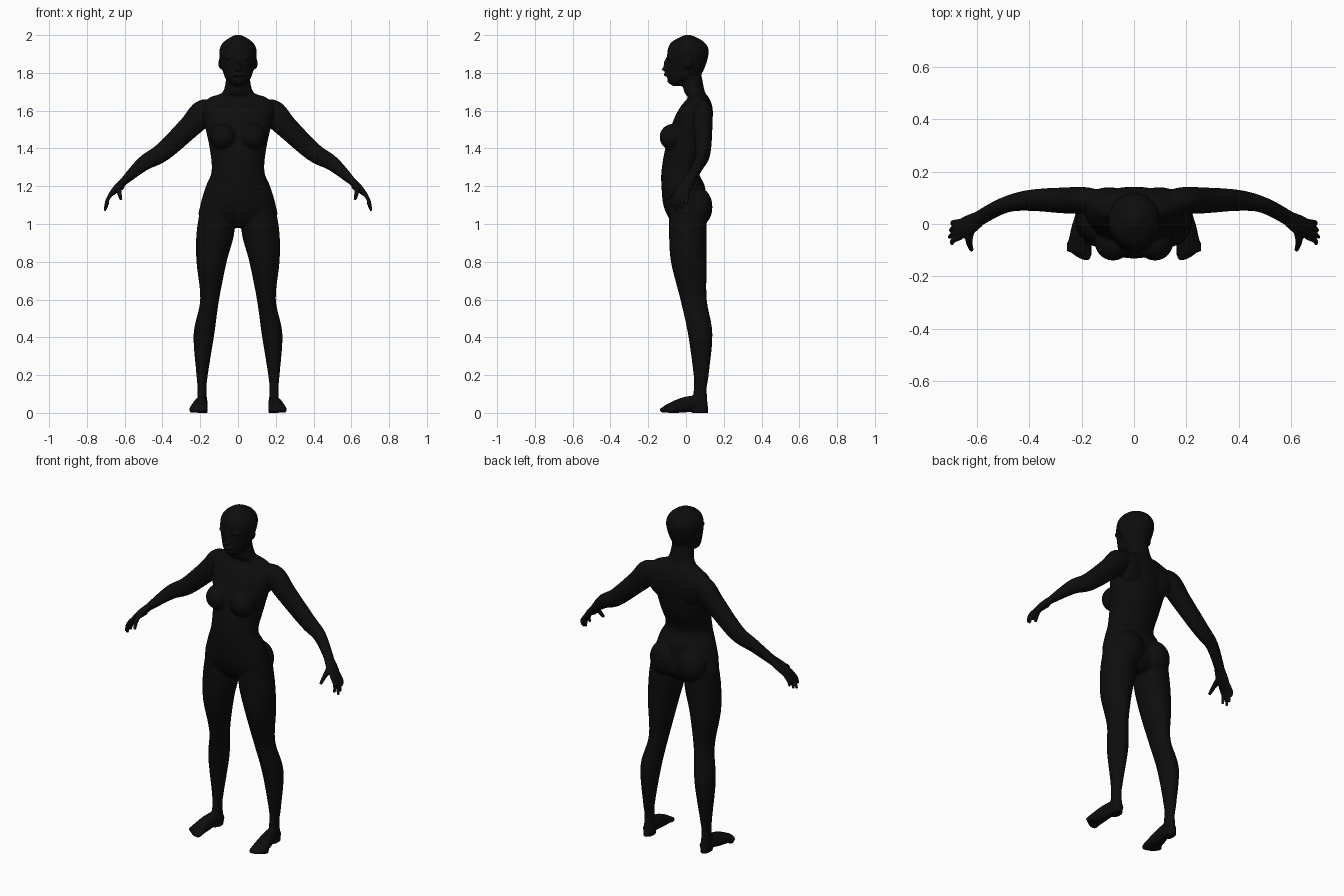
import bpy, bmesh, math
from mathutils import Vector, Matrix

cube = bpy.data.objects.get("Cube")
if cube:
    bpy.data.objects.remove(cube, do_unlink=True)

black = bpy.data.materials.new("matte_black")
black.use_nodes = True
shade = (.004, .004, .004, 1)
black.diffuse_color = shade
black.node_tree.nodes["Principled BSDF"].inputs["Base Color"].default_value = shade

SIDES = 28
STEPS = 5


def spline(rows):
    """Smoothly fill in rows of numbers between the given ones."""
    rows = [Vector(row) for row in rows]
    last = len(rows) - 1
    filled = []
    for i in range(last):
        before, start = rows[max(i - 1, 0)], rows[i]
        end, after = rows[i + 1], rows[min(i + 2, last)]
        leave, arrive = (end - before) / 2, (after - start) / 2
        for step in range(STEPS):
            t = step / STEPS
            rest = 1 - t
            filled.append(start * rest * rest * (1 + t + t)
                          + end * t * t * (1 + rest + rest)
                          + leave * t * rest * rest
                          - arrive * t * t * rest)
    return filled + [rows[last]]


def loft(bm, rings):
    """Skin closed oval rings, each a centre and two half axes."""
    loops = []
    for centre, u, v in rings:
        angles = [math.tau * k / SIDES for k in range(SIDES)]
        loops.append([bm.verts.new(centre + u * math.cos(a) + v * math.sin(a))
                      for a in angles])
    for low, high in zip(loops, loops[1:]):
        for k in range(SIDES):
            after = (k + 1) % SIDES
            bm.faces.new((low[k], low[after], high[after], high[k]))
    bm.faces.new(loops[0][::-1])
    bm.faces.new(loops[-1])


def column(bm, rows):
    """Upright form from rows of z, x, half width, front y, back y."""
    loft(bm, [(Vector((x, (front + back) / 2, z)),
               Vector((width, 0, 0)),
               Vector((0, (back - front) / 2, 0)))
              for z, x, width, front, back in spline(rows)])


def limb(bm, rows, across):
    """Bent form from rows of x, y, z, half width, half thickness."""
    rows = spline(rows)
    last = len(rows) - 1
    rings = []
    for i, row in enumerate(rows):
        along = rows[min(i + 1, last)] - rows[max(i - 1, 0)]
        along = Vector(along[:3]).normalized()
        thick = along.cross(Vector(across)).normalized()
        wide = thick.cross(along)
        rings.append((Vector(row[:3]), wide * row[3], thick * row[4]))
    loft(bm, rings)


def ball(bm, place, size):
    matrix = Matrix.Translation(place) @ Matrix.Diagonal((*size, 1))
    bmesh.ops.create_uvsphere(bm, u_segments=SIDES, v_segments=SIDES // 2,
                              radius=1, matrix=matrix)


def finish(bm, name, voxel, rounds):
    """Mirror the halves, fuse the overlapping forms and soften the joins."""
    bmesh.ops.recalc_face_normals(bm, faces=bm.faces[:])
    mesh = bpy.data.meshes.new(name)
    bm.to_mesh(mesh)
    bm.free()
    mesh.materials.append(black)
    form = bpy.data.objects.new(name, mesh)
    bpy.context.collection.objects.link(form)
    mirror = form.modifiers.new("mirror", 'MIRROR')
    mirror.use_mirror_merge = False
    fuse = form.modifiers.new("fuse", 'REMESH')
    fuse.mode = 'VOXEL'
    fuse.voxel_size = voxel
    fuse.use_smooth_shade = True
    soften = form.modifiers.new("soften", 'SMOOTH')
    soften.factor = .5
    soften.iterations = rounds


SIDEWAYS = (1, 0, 0)
BACKWARD = (0, 1, 0)

# Torso and neck
body = bmesh.new()
column(body, [
    (.98, 0, .09, -.05, .07),
    (1.03, 0, .2, -.09, .11),
    (1.1, 0, .2, -.12, .11),
    (1.2, 0, .17, -.13, .1),
    (1.28, 0, .14, -.13, .07),
    (1.4, 0, .15, -.11, .12),
    (1.54, 0, .18, -.07, .14),
    (1.62, 0, .19, -.03, .14),
    (1.67, 0, .15, .01, .12),
    (1.7, 0, .08, -.01, .1),
    (1.8, 0, .06, -.03, .08)])

# Bust, seat and shoulder blade
ball(body, place=(.08, -.07, 1.46), size=(.07, .07, .07))
ball(body, place=(.09, .07, 1.09), size=(.09, .07, .1))
ball(body, place=(.1, .09, 1.57), size=(.08, .05, .1))

# Leg
column(body, [
    (1.08, .11, .09, -.09, .11),
    (.95, .12, .1, -.09, .11),
    (.8, .14, .08, -.08, .11),
    (.6, .15, .05, -.03, .11),
    (.42, .18, .055, .01, .14),
    (.2, .19, .03, .04, .12),
    (.12, .19, .024, .04, .11),
    (0, .19, .03, .03, .12)])

# Foot and toes
limb(body, [
    (.19, .1, .03, .03, .03),
    (.19, .05, .05, .03, .04),
    (.2, -.02, .04, .04, .04),
    (.21, -.11, .02, .05, .02)], SIDEWAYS)
for toe in range(5):
    radius = .016 / (1 + toe / 10)
    ball(body, place=(.18 + toe / 60, toe * toe / 400 - .12, radius),
         size=(radius, .02, radius))

# Arm
limb(body, [
    (.11, .08, 1.61, .04, .04),
    (.18, .09, 1.59, .05, .07),
    (.26, .09, 1.51, .05, .06),
    (.4, .09, 1.38, .04, .05),
    (.5, .07, 1.32, .03, .04),
    (.61, .01, 1.22, .03, .02)], BACKWARD)

# Head
column(body, [
    (1.73, 0, .02, -.07, -.03),
    (1.75, 0, .05, -.09, .01),
    (1.79, 0, .075, -.1, .08),
    (1.9, 0, .1, -.1, .12),
    (1.96, 0, .08, -.08, .1),
    (2, 0, .02, -.01, .03)])

# Brow, nose bridge, nose tip, lips, chin and ear
ball(body, place=(.04, -.08, 1.88), size=(.03, .02, .01))
ball(body, place=(0, -.1, 1.84), size=(.01, .02, .04))
ball(body, place=(0, -.11, 1.82), size=(.02, .02, .01))
ball(body, place=(0, -.1, 1.79), size=(.03, .02, .01))
ball(body, place=(0, -.08, 1.76), size=(.03, .02, .02))
ball(body, place=(.09, .01, 1.85), size=(.015, .02, .03))
finish(body, "body", voxel=.0065, rounds=5)

# Palm
hands = bmesh.new()
limb(hands, [
    (.59, .02, 1.24, .03, .02),
    (.64, -.01, 1.19, .04, .02),
    (.68, -.03, 1.15, .03, .01)], BACKWARD)

# Fingers, from little to index
for finger, lift in enumerate((.03, .01, 0, .02)):
    base = .01 - finger * .02
    tip = -finger * .025
    limb(hands, [
        (.66, base, 1.17, .01, .01),
        (.69, (base + tip) / 2, 1.13, .01, .01),
        (.705 - lift / 2, tip, 1.07 + lift, .007, .007)], BACKWARD)

# Thumb
limb(hands, [
    (.62, 0, 1.2, .02, .02),
    (.63, -.06, 1.18, .014, .014),
    (.62, -.1, 1.13, .008, .008)], SIDEWAYS)
finish(hands, "hands", voxel=.0035, rounds=3)
